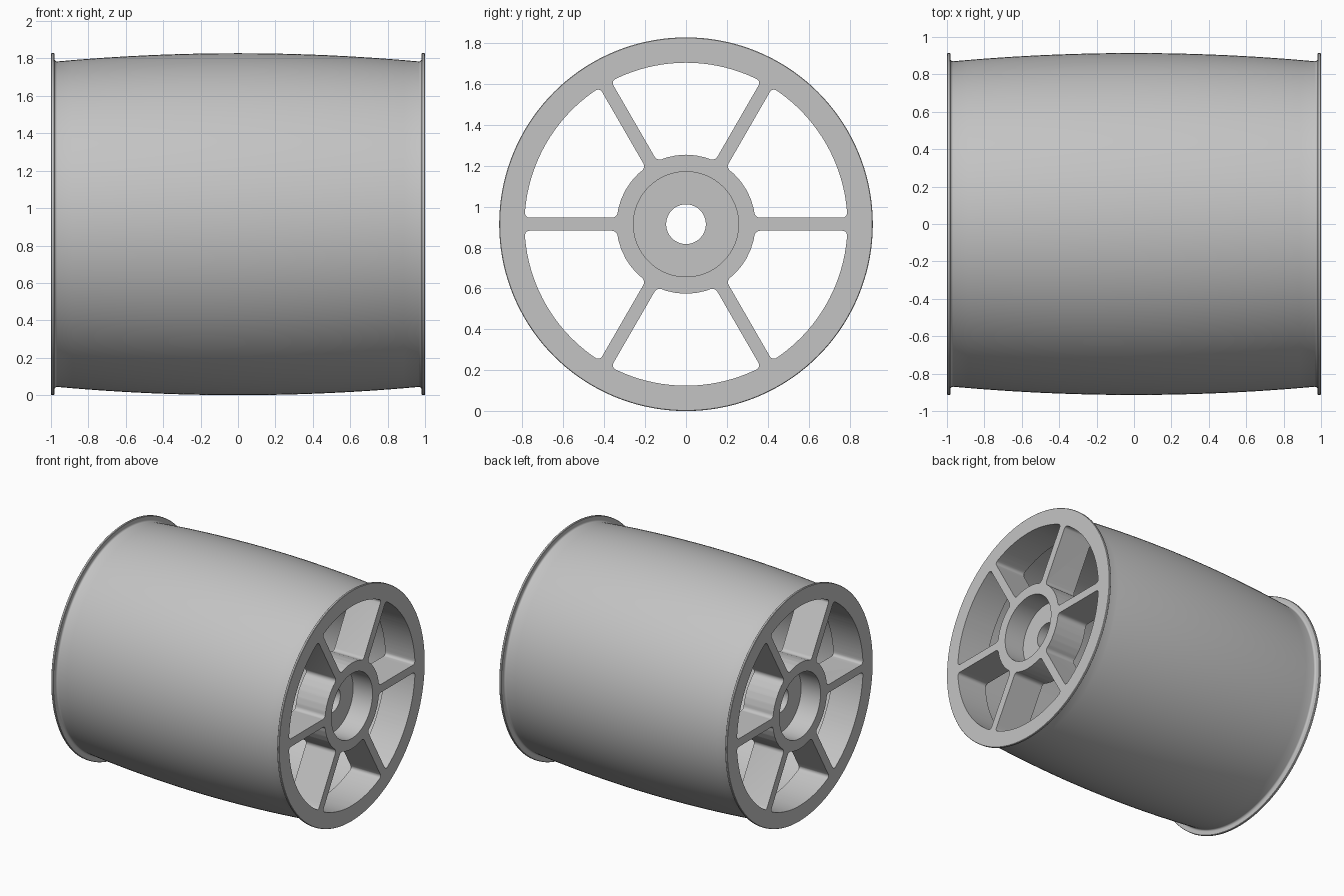
import bpy, bmesh, math
from mathutils import Matrix, Vector

RADIUS, CROWN_DROP, BORE = 0.914, 0.044, 0.80
SPOKE_HALF, HUB_R, POCKET_R = 0.032, 0.34, 0.79
CAP_INNER = 0.74          # inner plane of the spoked end caps

if "Cube" in bpy.data.objects:
    bpy.data.objects.remove(bpy.data.objects["Cube"], do_unlink=True)

grey = bpy.data.materials.new("plain grey")
grey.use_nodes = True
colour = (0.55, 0.55, 0.55, 1)
grey.diffuse_color = colour
grey.node_tree.nodes["Principled BSDF"].inputs["Base Color"].default_value = colour


def add_object(name, bm):
    bmesh.ops.recalc_face_normals(bm, faces=bm.faces)
    mesh = bpy.data.meshes.new(name)
    bm.to_mesh(mesh)
    bm.free()
    mesh.materials.append(grey)
    obj = bpy.data.objects.new(name, mesh)
    bpy.context.collection.objects.link(obj)
    obj.location.z = RADIUS
    return obj


def lathe(name, loop, steps=144):
    """Spin a closed (x, radius) loop around the x axis."""
    bm = bmesh.new()
    rings = []
    for i in range(steps):
        turn = Matrix.Rotation(math.tau * i / steps, 3, 'X')
        rings.append([bm.verts.new(turn @ Vector((x, 0, r))) for x, r in loop])
    for i, a in enumerate(rings):
        b = rings[(i + 1) % steps]
        for j in range(len(loop)):
            k = (j + 1) % len(loop)
            bm.faces.new((a[j], a[k], b[k], b[j]))
    return add_object(name, bm)


def arc(radius, steps):
    """Arc between two neighbouring spokes, at constant spoke thickness."""
    start = math.asin(SPOKE_HALF / radius)
    end = math.pi / 3 - start
    angles = [start + (end - start) * i / steps for i in range(steps + 1)]
    return [Vector((-1.1, radius * math.cos(a), radius * math.sin(a))) for a in angles]


# Crowned drum with end flanges, bearing recesses and a hollow middle
half = [(CAP_INNER, BORE), (CAP_INNER, 0.097), (0.83, 0.097), (0.83, 0.257),
        (1, 0.257), (1, RADIUS - 0.003), (0.997, RADIUS), (0.985, RADIUS),
        (0.982, RADIUS - 0.003)]
fillet = 0.015
edge = 0.982 - fillet
for i in range(6):
    a = math.pi / 2 * i / 5
    half.append((edge + fillet * math.cos(a),
                 RADIUS - CROWN_DROP + fillet * (1 - math.sin(a))))
for i in range(1, 12):
    x = edge * (1 - i / 12)
    half.append((x, RADIUS - CROWN_DROP * (x / edge) ** 2))
loop = half + [(0, RADIUS)] + [(-x, r) for x, r in reversed(half)]
drum = lathe("roller_drum", loop)

# Six rounded pockets leave the spokes, hub and rim
bm = bmesh.new()
for n in range(6):
    outer, inner = arc(POCKET_R, 20), arc(HUB_R, 6)
    outline = outer + inner[::-1]
    corners = [0, len(outer) - 1, len(outer), len(outline) - 1]
    turn = Matrix.Rotation(n * math.pi / 3, 3, 'X')
    near = [bm.verts.new(turn @ p) for p in outline]
    far = [bm.verts.new(turn @ (p + Vector((2.2, 0, 0)))) for p in outline]
    bm.faces.new(near)
    bm.faces.new(far[::-1])
    for j in range(len(near)):
        k = (j + 1) % len(near)
        bm.faces.new((near[j], far[j], far[k], near[k]))
    edges = [bm.edges.get((near[c], far[c])) for c in corners]
    bmesh.ops.bevel(bm, geom=edges, offset=0.024, segments=5, profile=0.5,
                    affect='EDGES')
cutter = add_object("pocket_cutter", bm)
cutter.hide_render = True

cut = drum.modifiers.new("pockets", 'BOOLEAN')
cut.operation = 'DIFFERENCE'
cut.solver = 'EXACT'
cut.object = cutter

bpy.ops.object.select_all(action='DESELECT')
bpy.context.view_layer.objects.active = drum
drum.select_set(True)
bpy.ops.object.modifier_apply(modifier=cut.name)
bpy.data.objects.remove(cutter, do_unlink=True)
bpy.ops.object.shade_smooth_by_angle(angle=math.radians(30))
